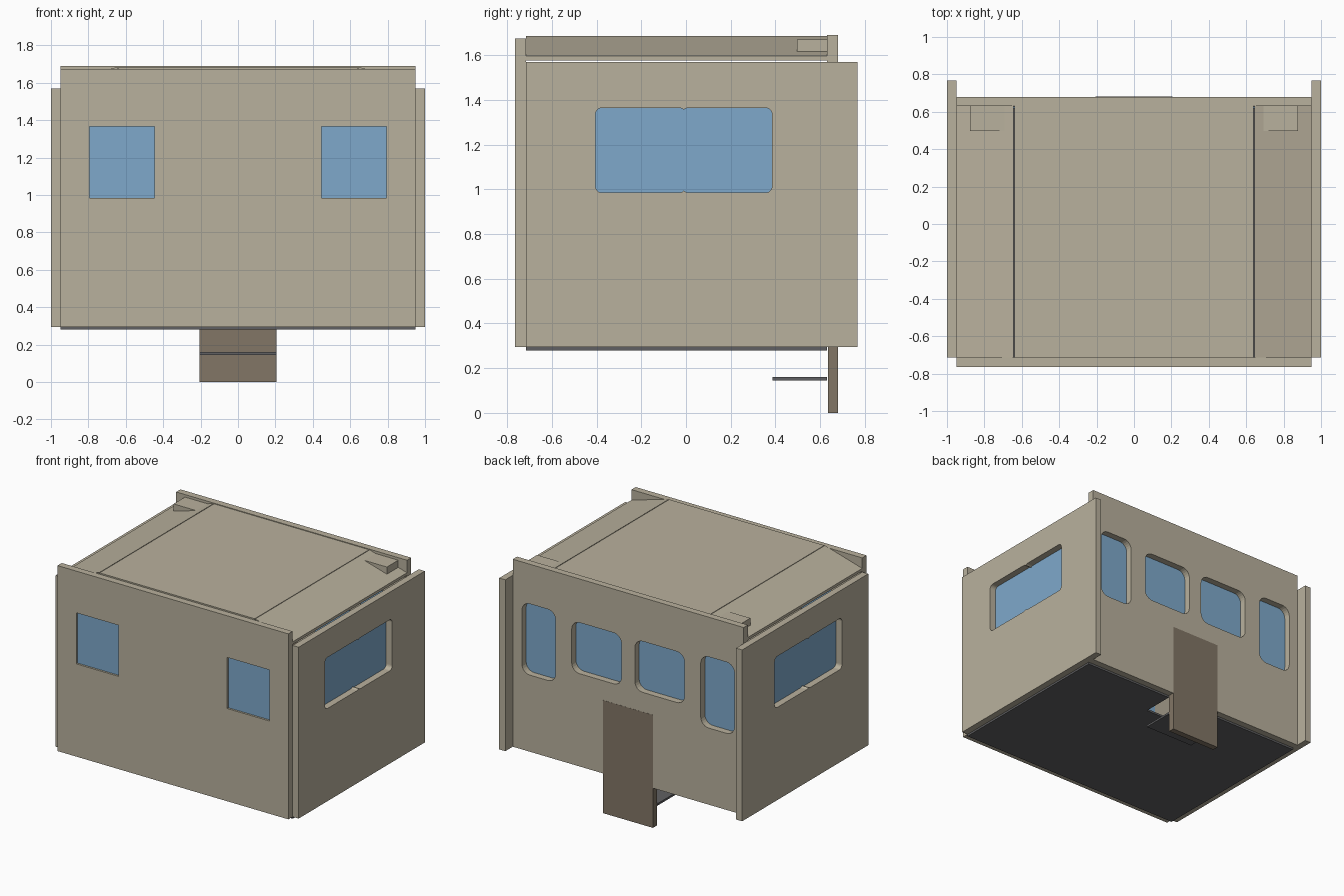
import bpy, bmesh, math

cube = bpy.data.objects.get("Cube")
if cube:
    bpy.data.objects.remove(cube, do_unlink=True)


def material(name, rgb):
    """Flat material from an sRGB colour in 0-255."""
    lin = [((c / 255 + 0.055) / 1.055) ** 2.4 for c in rgb] + [1]
    m = bpy.data.materials.new(name)
    m.use_nodes = True
    m.diffuse_color = lin
    m.node_tree.nodes["Principled BSDF"].inputs["Base Color"].default_value = lin
    return m


BEIGE = material("beige_panel", (185, 177, 157))
GLASS = material("blue_glass", (126, 169, 203))
BROWN = material("brown_door", (130, 118, 102))
DARK = material("dark_floor", (96, 96, 98))


def slab(name, mat, loops, axis, start, end):
    """Extrude an outline (first loop) with holes (other loops) along an axis."""
    def place(u, v):
        return (start, u, v) if axis == "x" else (u, start, v) if axis == "y" else (u, v, start)

    bm = bmesh.new()
    edges = []
    for loop in loops:
        vs = [bm.verts.new(place(u, v)) for u, v in loop]
        edges += [bm.edges.new((a, b)) for a, b in zip(vs, vs[1:] + vs[:1])]
    bmesh.ops.triangle_fill(bm, edges=edges, use_beauty=True)
    ext = bmesh.ops.extrude_face_region(bm, geom=bm.faces[:])
    moved = [g for g in ext["geom"] if isinstance(g, bmesh.types.BMVert)]
    shift = [end - start if a == axis else 0 for a in "xyz"]
    bmesh.ops.translate(bm, verts=moved, vec=shift)
    bmesh.ops.recalc_face_normals(bm, faces=bm.faces[:])
    mesh = bpy.data.meshes.new(name)
    bm.to_mesh(mesh)
    bm.free()
    mesh.materials.append(mat)
    obj = bpy.data.objects.new(name, mesh)
    bpy.context.collection.objects.link(obj)
    return obj


def rect(u0, u1, v0, v1):
    return [(u0, v0), (u1, v0), (u1, v1), (u0, v1)]


def rounded(u0, u1, v0, v1, r, steps=6):
    """Rounded rectangle, counter-clockwise from the lower left corner."""
    corners = [(u0 + r, v0 + r), (u1 - r, v0 + r), (u1 - r, v1 - r), (u0 + r, v1 - r)]
    pts = []
    for i, (cu, cv) in enumerate(corners):
        for k in range(steps + 1):
            a = math.pi / 2 * (i + 2 + k / steps)
            pts.append((cu + r * math.cos(a), cv + r * math.sin(a)))
    return pts


SILL, HEAD = 0.985, 1.365      # main window band
BASE = 0.295                   # underside of the walls
HALF, WALL = 0.95, 0.05        # inner half width, wall thickness
FRONT, BACK = -0.715, 0.63     # inner faces of front and back walls

# Side walls with a double window whose two halves merge at a small notch
mid = -0.01
half_window = [p for p in rounded(mid - 0.008, 0.385, SILL, HEAD, 0.03) if p[0] > mid]
double_window = half_window + [(2 * mid - u, SILL + HEAD - v) for u, v in half_window]
for side, s in (("left", 1), ("right", -1)):
    slab(f"{side}_wall", BEIGE, [rect(FRONT, 0.768, BASE, 1.57), double_window],
         "x", s * HALF, s * (HALF + WALL))
    slab(f"{side}_window_glass", GLASS, [rect(-0.44, 0.42, SILL - 0.03, HEAD + 0.03)],
         "x", s * (HALF - 0.012), s * (HALF - 0.003))

# Front wall with two square windows set slightly back
front_windows = [rect(-0.795, -0.447, SILL, HEAD), rect(0.447, 0.795, SILL, HEAD)]
slab("front_wall", BEIGE, [rect(-HALF, HALF, BASE, 1.675)] + front_windows,
     "y", FRONT - WALL, FRONT)
for i, hole in enumerate(front_windows):
    slab(f"front_window_glass_{i + 1}", GLASS, [hole], "y", FRONT - 0.035, FRONT - 0.002)

# Back wall with four rounded windows and a doorway notch
DOOR_W, DOOR_TOP = 0.205, 0.84
back_windows = []
for s in (1, -1):
    for a, b, lo, hi in ((0.055, 0.465, SILL, HEAD), (0.597, 0.875, 0.865, 1.395)):
        u0, u1 = sorted((s * a, s * b))
        back_windows.append(rounded(u0, u1, lo, hi, 0.065))
        slab("back_window_glass", GLASS,
             [rect(u0 - 0.02, u1 + 0.02, lo - 0.02, hi + 0.02)],
             "y", BACK - 0.012, BACK - 0.003)
back_outline = [(-HALF, BASE), (-DOOR_W, BASE), (-DOOR_W, DOOR_TOP), (DOOR_W, DOOR_TOP),
                (DOOR_W, BASE), (HALF, BASE), (HALF, 1.69), (-HALF, 1.69)]
slab("back_wall", BEIGE, [back_outline] + back_windows, "y", BACK, BACK + WALL)

# Door hanging below the wall, with its step
slab("door", BROWN, [rect(-DOOR_W, DOOR_W, 0, DOOR_TOP)], "y", BACK + 0.005, BACK + WALL + 0.001)
slab("entry_step", DARK, [rect(-DOOR_W, DOOR_W, 0.388, BACK)], "z", 0.145, 0.16)

# Floor with a stairwell notch at the door
floor_outline = [(-HALF, FRONT), (HALF, FRONT), (HALF, BACK), (DOOR_W, BACK),
                 (DOOR_W, 0.388), (-DOOR_W, 0.388), (-DOOR_W, BACK), (-HALF, BACK)]
slab("floor", DARK, [floor_outline], "z", 0.28, BASE)

# Roof: flat centre, sloping sides and a wedge box at each back corner
slab("roof_centre", BEIGE, [rect(-0.638, 0.638, 1.665, 1.685)], "y", FRONT, BACK)
for side, s in (("left", 1), ("right", -1)):
    slope = [(0.643, 1.685), (HALF, 1.597), (HALF, 1.577), (0.643, 1.665)]
    slab(f"{side}_roof_slope", BEIGE, [[(s * u, v) for u, v in slope]], "y", FRONT, BACK)
    wedge = [(0.69, 1.671), (0.878, 1.671), (0.878, 1.605)]
    slab(f"{side}_roof_box", BEIGE, [[(s * u, v) for u, v in wedge]], "y", 0.497, BACK)
